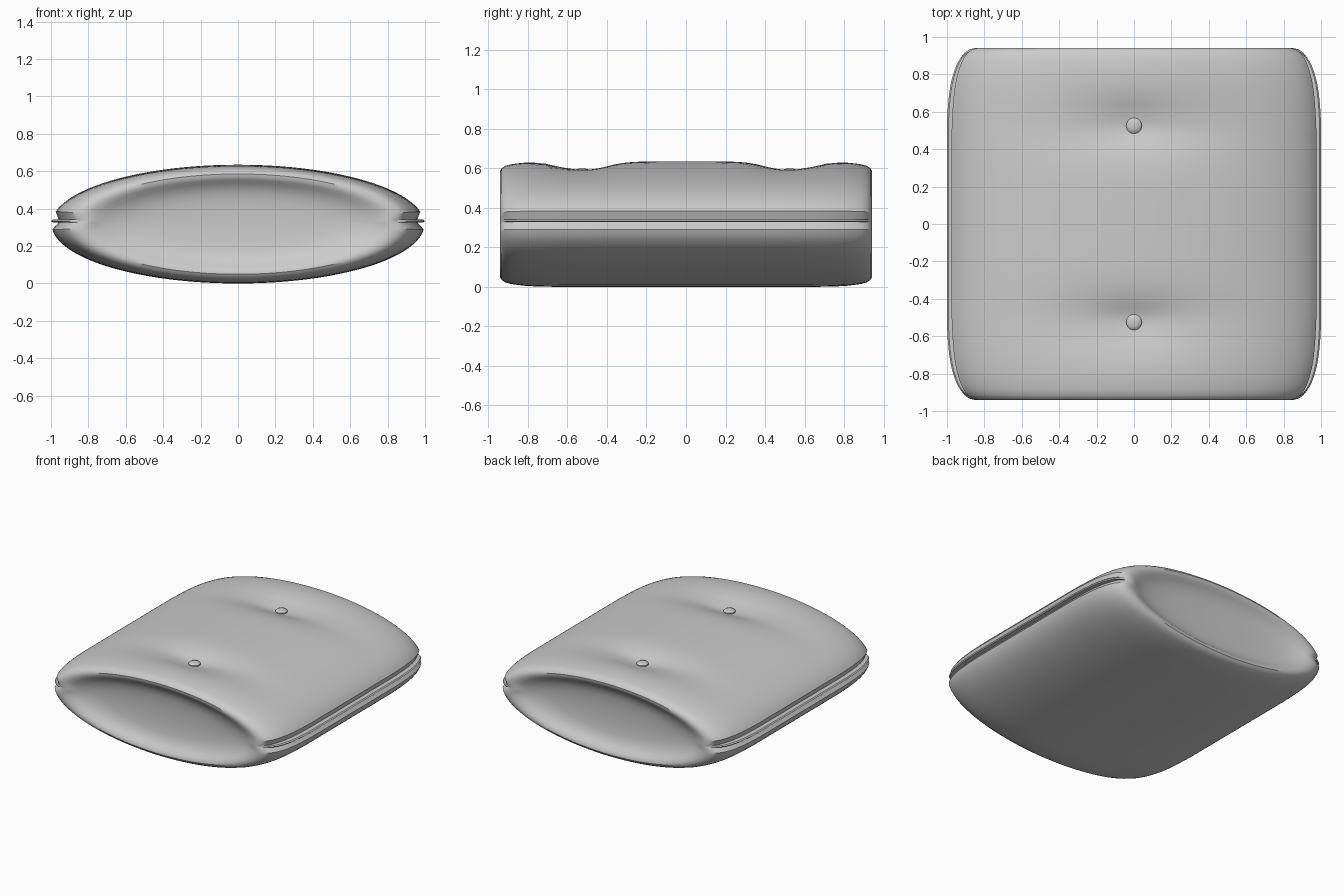
import bpy, bmesh
from math import sin, cos, pi, asin, exp

if "Cube" in bpy.data.objects:
    bpy.data.objects.remove(bpy.data.objects["Cube"])

ZC, H = 0.3175, 0.3175


def finish(name, bm, angle=0.6):
    bmesh.ops.recalc_face_normals(bm, faces=bm.faces)
    me = bpy.data.meshes.new(name)
    bm.to_mesh(me)
    bm.free()
    ob = bpy.data.objects.new(name, me)
    bpy.context.collection.objects.link(ob)
    bpy.ops.object.select_all(action='DESELECT')
    bpy.context.view_layer.objects.active = ob
    ob.select_set(True)
    bpy.ops.object.shade_smooth_by_angle(angle=angle)
    return ob


def loft(bm, rings, closed_rows=False):
    vs = [[bm.verts.new(p) for p in r] for r in rings]
    n = len(vs[0])
    pairs = list(zip(vs, vs[1:])) + ([(vs[-1], vs[0])] if closed_rows else [])
    for a, b in pairs:
        for i in range(n):
            j = (i + 1) % n
            bm.faces.new((a[i], a[j], b[j], b[i]))
    return vs


# Rounded end: (y, half width, half height, groove amount)
edge = [(0.55, .995, .3175, 1), (0.64, .99, .3175, 1), (0.71, .983, .317, 1),
        (0.77, .973, .315, 1), (0.82, .96, .312, 1), (0.86, .945, .307, 1),
        (0.89, .93, .302, 1), (0.915, .91, .295, 1), (0.933, .885, .283, 1),
        (0.942, .85, .268, .9)]
dish = [(0.94, .81, .252, .6), (0.93, .77, .237, .3), (0.914, .72, .22, 0),
        (0.898, .66, .198, 0), (0.885, .58, .17, 0), (0.876, .47, .135, 0),
        (0.871, .3, .085, 0), (0.868, .12, .035, 0)]
side = edge + dish
mid = [(-0.5 + i * 0.025, .997, H, 1) for i in range(41)]
rows = [(-y, a, b, g) for y, a, b, g in reversed(side)] + mid + side

# Cross-section angles with a notch on each side for the seam groove
notch = [(-.09, 0), (.02, .035), (.05, .04), (.08, .035), (.21, 0)]
right = [(asin(t), d) for t, d in notch]
fill = [0.28 + i * (pi - 0.56) / 44 for i in range(45)]
low = [pi + 0.16 + i * (pi - 0.32) / 44 for i in range(45)]
section = (right + [(t, 0) for t in fill]
           + [(pi - t, d) for t, d in reversed(right)] + [(t, 0) for t in low])


def dent(x, y):
    dy = abs(y) - 0.525
    return (.042 * exp(-(x / .45) ** 2 - (dy / .16) ** 2)
            + .02 * exp(-(x / .17) ** 2 - (dy / .09) ** 2))


def ring(y, a, b, g):
    pts = []
    for t, d in section:
        x, z = a * cos(t), b * sin(t)
        x -= d * g * (1 if x > 0 else -1)
        if z > 0 and abs(y) < 0.935:
            z -= dent(x, y) * min(1, 2 * z / H) * (b / H) ** 4
        pts.append((x, y, ZC + z))
    return pts


# Cushion body with dished ends and tufted top
bm = bmesh.new()
body = loft(bm, [ring(*r) for r in rows])
for loop, y in ((body[0], -0.868), (body[-1], 0.868)):
    c = bm.verts.new((0, y, ZC))
    for i in range(len(loop)):
        bm.faces.new((loop[i], loop[(i + 1) % len(loop)], c))
finish("cushion_body", bm)

# Thin seam flange following the plan outline inside each groove
outline = [(-y, a) for y, a, b, g in reversed(edge)] + [(y, a) for y, a, b, g in edge]
for s, name in ((1, "seam_right"), (-1, "seam_left")):
    bm = bmesh.new()
    rings = []
    for y, a in outline:
        y *= 0.985
        prof = ((-.06, -.007), (-.005, -.007), (.003, 0), (-.005, .007), (-.06, .007))
        rings.append([(s * (a + dx + .002), y, .334 + dz) for dx, dz in prof])
    vs = loft(bm, rings)
    bm.faces.new(vs[0])
    bm.faces.new(vs[-1])
    finish(name, bm)

# Tufting buttons
for y, name in ((-0.525, "button_front"), (0.525, "button_back")):
    bm = bmesh.new()
    prof = ((.03, .555), (.036, .572), (.042, .58), (.042, .586), (.034, .594), (.018, .598))
    vs = loft(bm, [[(r * cos(i * pi / 12), y + r * sin(i * pi / 12), z)
                    for i in range(24)] for r, z in prof])
    bm.faces.new(vs[0])
    bm.faces.new(vs[-1])
    finish(name, bm)
